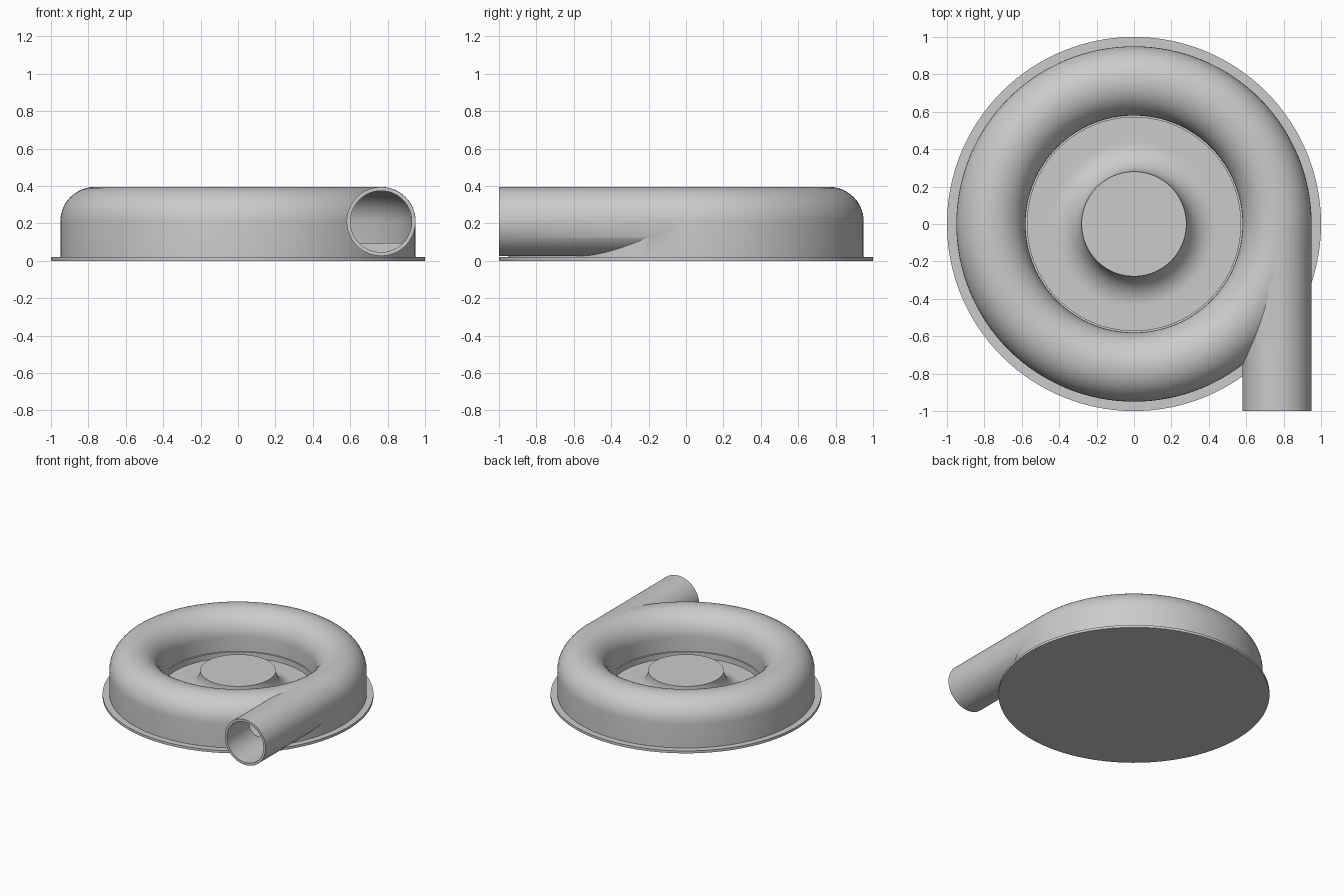
import bpy
import bmesh
from math import cos, sin, pi, radians
from mathutils import Matrix, Vector

cube = bpy.data.objects.get("Cube")
if cube:
    bpy.data.objects.remove(cube, do_unlink=True)

SEGMENTS = 128
TUBE_X, TUBE_Z, TUBE_R, WALL = 0.765, 0.21, 0.185, 0.02

grey = bpy.data.materials.new("plain grey")
grey.use_nodes = True
colour = (0.6, 0.6, 0.6, 1)
grey.diffuse_color = colour
grey.node_tree.nodes["Principled BSDF"].inputs["Base Color"].default_value = colour


def arc(cx, cz, radius, start, end, steps=24):
    angles = [radians(start + (end - start) * i / steps) for i in range(steps + 1)]
    return [(cx + radius * cos(a), cz + radius * sin(a)) for a in angles]


def make_object(name, bm):
    bmesh.ops.recalc_face_normals(bm, faces=bm.faces)
    mesh = bpy.data.meshes.new(name)
    bm.to_mesh(mesh)
    bm.free()
    mesh.materials.append(grey)
    obj = bpy.data.objects.new(name, mesh)
    bpy.context.collection.objects.link(obj)
    return obj


def lathe(name, profile):
    """Spin a closed profile of (radius, height) points around z."""
    bm = bmesh.new()
    verts = [bm.verts.new((r, 0, z)) for r, z in profile]
    edges = [bm.edges.new((a, b)) for a, b in zip(verts, verts[1:] + verts[:1])]
    bmesh.ops.spin(bm, geom=verts + edges, axis=(0, 0, 1), cent=(0, 0, 0),
                   angle=2 * pi, steps=SEGMENTS, use_merge=True)
    bmesh.ops.remove_doubles(bm, verts=bm.verts, dist=0.0001)
    return make_object(name, bm)


def pipe(name, radius, y_start, y_end):
    """Solid cylinder along y at the outlet position."""
    bm = bmesh.new()
    place = Matrix.Translation(Vector((TUBE_X, (y_start + y_end) / 2, TUBE_Z)))
    bmesh.ops.create_cone(bm, cap_ends=True, segments=96, radius1=radius,
                          radius2=radius, depth=y_end - y_start,
                          matrix=place @ Matrix.Rotation(pi / 2, 4, "X"))
    return make_object(name, bm)


def combine(target, other, operation):
    mod = target.modifiers.new(operation.lower(), "BOOLEAN")
    mod.operation, mod.solver, mod.object = operation, "EXACT", other
    bpy.context.view_layer.objects.active = target
    bpy.ops.object.modifier_apply(modifier=mod.name)
    bpy.data.objects.remove(other, do_unlink=True)


# Flat round base flange
base = lathe("base_flange", [(0, 0), (1, 0), (1, 0.02), (0, 0.02)])

# Ring housing with a rounded top and straight skirt
housing = lathe("ring_housing",
                [(0.57, 0.015), (0.95, 0.015)]
                + arc(TUBE_X, TUBE_Z, TUBE_R, 0, 180)
                + [(0.58, 0.095), (0.57, 0.095)])

# Tangential outlet pipe, then hollow the pipe and the ring channel
combine(housing, pipe("outlet", TUBE_R - 0.001, -1, 0), "UNION")
channel = lathe("channel", [(0.6, 0.095), (0.93, 0.095)]
                + arc(TUBE_X, TUBE_Z, TUBE_R - WALL, 0, 180))
combine(housing, channel, "DIFFERENCE")
combine(housing, pipe("bore", TUBE_R - WALL - 0.001, -1.1, 0), "DIFFERENCE")

# Central hub flaring down into the recessed floor
hub = lathe("centre_hub", [(0, 0.015), (0.575, 0.015), (0.575, 0.05)]
            + arc(0.44, 0.21, 0.16, 270, 180) + [(0, 0.21)])

# Smooth curves while keeping crisp edges
for obj in (base, housing, hub):
    bpy.ops.object.select_all(action="DESELECT")
    obj.select_set(True)
    bpy.context.view_layer.objects.active = obj
    bpy.ops.object.shade_smooth_by_angle(angle=radians(30))
